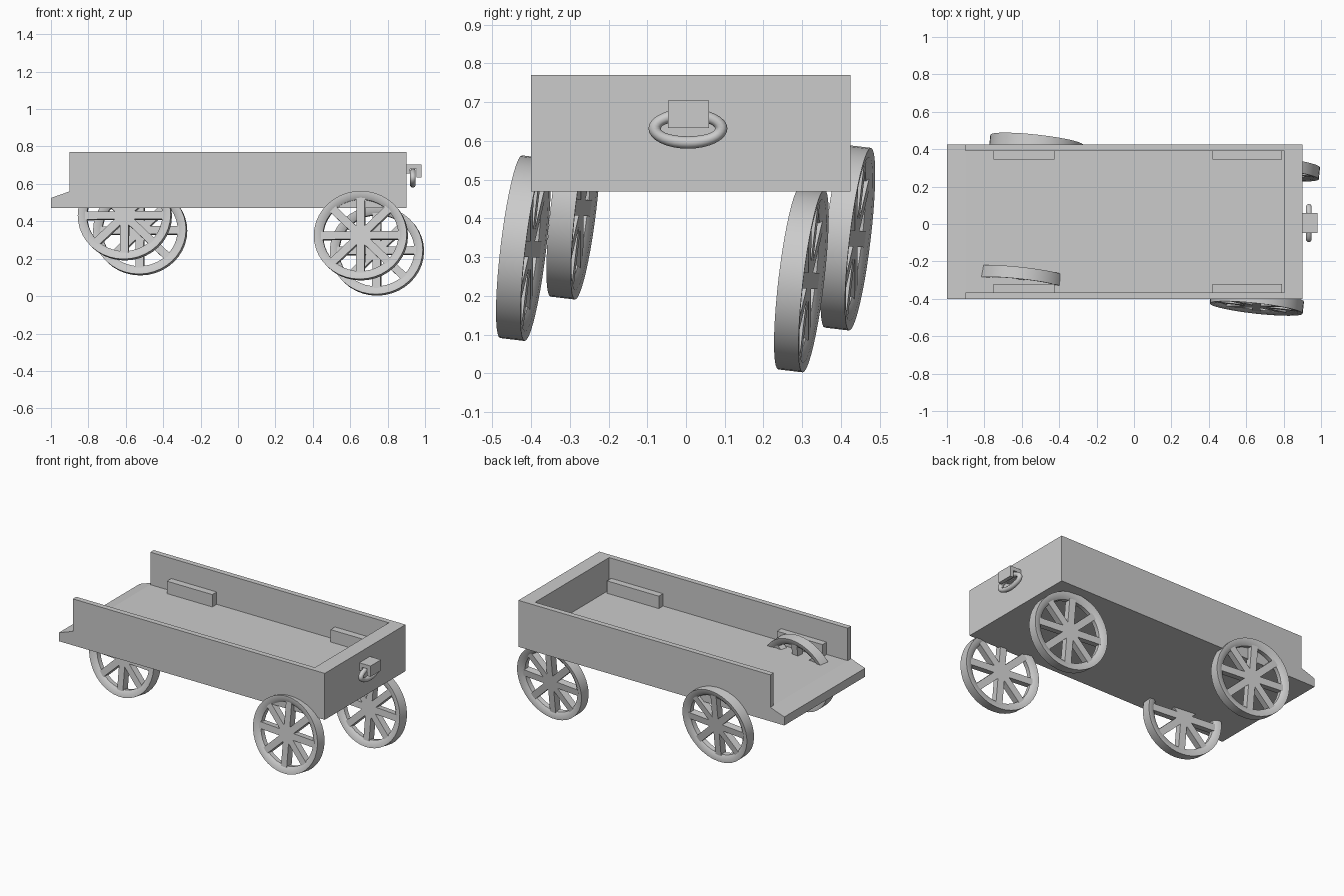
import bpy, bmesh
from math import pi, cos, sin
from mathutils import Vector, Matrix

if "Cube" in bpy.data.objects:
    bpy.data.objects.remove(bpy.data.objects["Cube"])


def finish(name, bm, angle=None):
    bmesh.ops.recalc_face_normals(bm, faces=bm.faces[:])
    me = bpy.data.meshes.new(name)
    bm.to_mesh(me)
    bm.free()
    ob = bpy.data.objects.new(name, me)
    bpy.context.collection.objects.link(ob)
    if angle:
        bpy.ops.object.select_all(action='DESELECT')
        ob.select_set(True)
        bpy.context.view_layer.objects.active = ob
        bpy.ops.object.shade_smooth_by_angle(angle=angle)
    return ob


def add_box(bm, lo, hi, rot=Matrix()):
    lo, hi = Vector(lo), Vector(hi)
    m = rot @ Matrix.Translation((lo + hi) / 2) @ Matrix.Diagonal((*(hi - lo), 1))
    bmesh.ops.create_cube(bm, size=1, matrix=m)


def box(name, lo, hi):
    bm = bmesh.new()
    add_box(bm, lo, hi)
    return finish(name, bm)


def prism(name, profile, y0, y1):
    """Extrude an (x, z) profile along y."""
    bm = bmesh.new()
    face = bm.faces.new([bm.verts.new((x, y0, z)) for x, z in profile])
    ext = bmesh.ops.extrude_face_region(bm, geom=[face])['geom']
    bmesh.ops.translate(bm, vec=(0, y1 - y0, 0),
                        verts=[v for v in ext if isinstance(v, bmesh.types.BMVert)])
    return finish(name, bm)


def add_loop(bm, section, ring, steps):
    """Close a section swept around a loop; ring(angle, point) gives positions."""
    rows = [[bm.verts.new(ring(2 * pi * i / steps, p)) for p in section]
            for i in range(steps)]
    n = len(section)
    for i in range(steps):
        a, b = rows[i], rows[(i + 1) % steps]
        for j in range(n):
            k = (j + 1) % n
            bm.faces.new((a[j], a[k], b[k], b[j]))


# Thick floor with sloping tail lip
Y0, Y1 = -0.40, 0.425
prism("floor", [(-1, 0.47), (0.9, 0.47), (0.9, 0.56), (-0.9, 0.56), (-1, 0.525)], Y0, Y1)

# Side boards and end board
box("side_board_front", (-0.9, Y0, 0.47), (0.9, Y0 + 0.035, 0.77))
box("side_board_back", (-0.9, Y1 - 0.035, 0.47), (0.9, Y1, 0.77))
box("end_board", (0.805, Y0 + 0.035, 0.47), (0.9, Y1 - 0.035, 0.77))

# Inner blocks above the wheels
for x0, x1 in ((-0.75, -0.425), (0.42, 0.79)):
    box("inner_block_front", (x0, -0.37, 0.555), (x1, -0.322, 0.64))
    box("inner_block_back", (x0, 0.345, 0.555), (x1, 0.395, 0.64))

# Hitch hook on the end board
prism("hitch_hook", [(0.89, 0.704), (0.98, 0.704), (0.98, 0.634), (0.955, 0.634),
                     (0.955, 0.68), (0.92, 0.68), (0.92, 0.655), (0.89, 0.655)],
      -0.047, 0.06)

# Oval hitch ring
bm = bmesh.new()
tube = [(0.016 * cos(2 * pi * i / 10), 0.016 * sin(2 * pi * i / 10)) for i in range(10)]
add_loop(bm, tube, lambda a, p: (0.935 + p[1], 0.005 + (0.086 + p[0]) * cos(a),
                                 0.632 + (0.036 + p[0]) * sin(a)), 32)
finish("hitch_ring", bm, pi / 3)

# Wheels, all leaning along the same skewed axle direction
AXLE = Vector((0.11, 1, -0.12)).normalized()
LEAN = Vector((0, 1, 0)).rotation_difference(AXLE).to_matrix().to_4x4()
RIM = [(0.25, -0.032), (0.25, 0.032), (0.224, 0.03), (0.203, 0.015),
       (0.203, -0.015), (0.224, -0.03)]


def wheel(name, centre):
    bm = bmesh.new()
    add_loop(bm, RIM, lambda a, p: (p[0] * cos(a), p[1], p[0] * sin(a)), 40)
    for i in range(4):
        add_box(bm, (-0.218, -0.022, -0.022), (0.218, 0.022, 0.022),
                Matrix.Rotation(i * pi / 4, 4, 'Y'))
    bmesh.ops.scale(bm, vec=(1, 1, 0.95), verts=bm.verts[:])
    bm.transform(Matrix.Translation(centre) @ LEAN)
    finish(name, bm, pi / 4)


wheel("wheel_front_right", (0.657, -0.42, 0.323))
wheel("wheel_back_right", (0.743, 0.298, 0.242))
wheel("wheel_front_left", (-0.605, -0.29, 0.43))
wheel("wheel_back_left", (-0.523, 0.418, 0.35))
